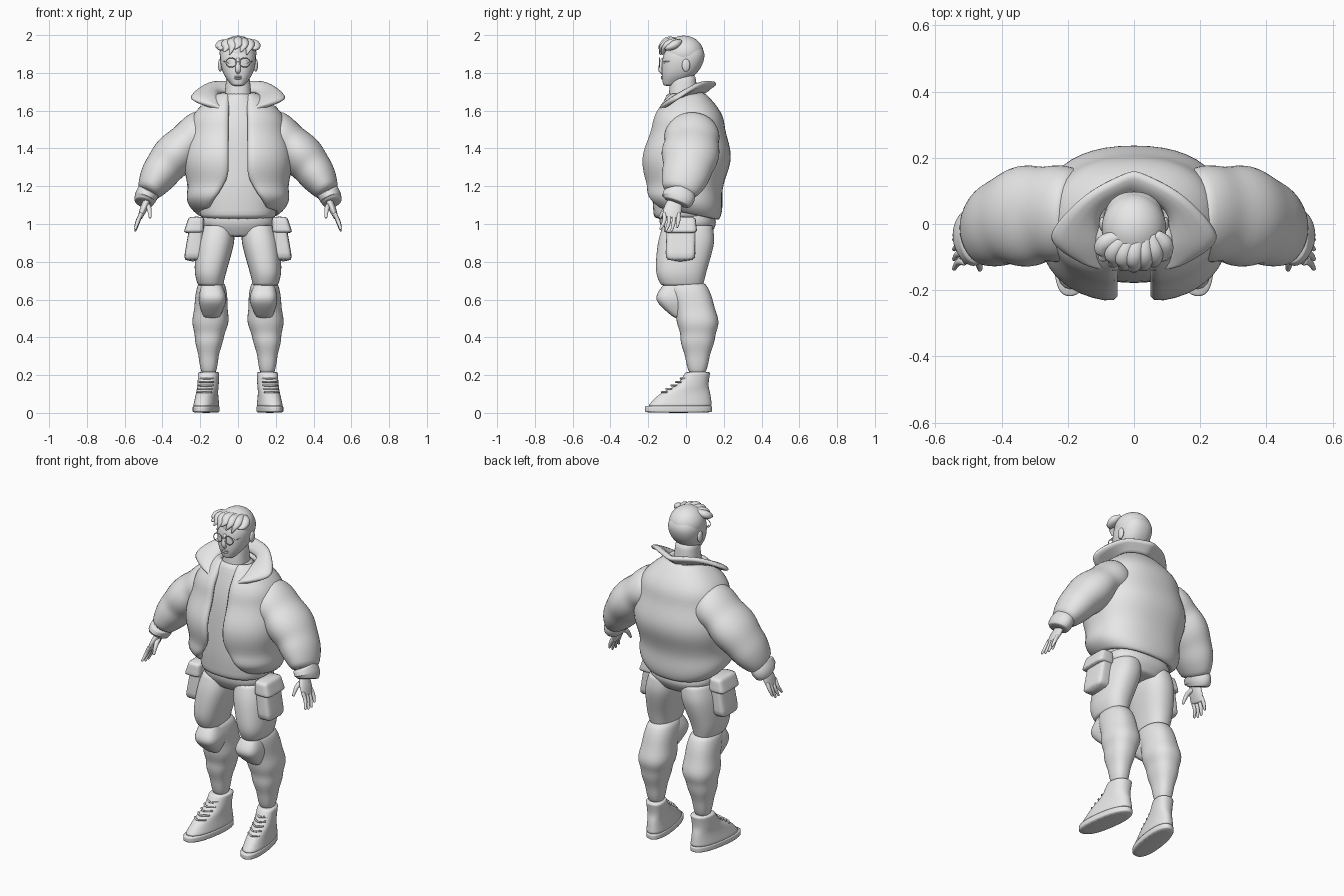
import bpy
import bmesh
import math
from mathutils import Matrix, Vector

default_cube = bpy.data.objects.get("Cube")
if default_cube:
    bpy.data.objects.remove(default_cube, do_unlink=True)

# One plain grey for the whole figure
GREY = (0.8, 0.8, 0.8, 1)
grey = bpy.data.materials.new("plain grey")
grey.use_nodes = True
grey.diffuse_color = GREY
grey.node_tree.nodes["Principled BSDF"].inputs["Base Color"].default_value = GREY


def finish(name, bm, mirror=False, thickness=0):
    """Turn a bmesh into a smooth object with its modifiers."""
    mesh = bpy.data.meshes.new(name)
    bm.to_mesh(mesh)
    bm.free()
    for polygon in mesh.polygons:
        polygon.use_smooth = True
    mesh.materials.append(grey)
    part = bpy.data.objects.new(name, mesh)
    bpy.context.collection.objects.link(part)
    if mirror:
        part.modifiers.new("Mirror", "MIRROR")
    if thickness:
        part.modifiers.new("Solidify", "SOLIDIFY").thickness = thickness
    subdivision = part.modifiers.new("Subdivision", "SUBSURF")
    subdivision.levels = subdivision.render_levels = 1
    return part


def skin(name, rings, closed=True, **options):
    """Bridge rows of points into a surface, capped when the rows are closed."""
    bm = bmesh.new()
    rows = [[bm.verts.new(point) for point in ring] for ring in rings]
    count = len(rows[0])
    for low, high in zip(rows, rows[1:]):
        for i in range(count if closed else count - 1):
            following = (i + 1) % count
            bm.faces.new((low[i], low[following], high[following], high[i]))
    if closed:
        bm.faces.new(rows[0])
        bm.faces.new(rows[-1])
        bmesh.ops.recalc_face_normals(bm, faces=bm.faces)
    return finish(name, bm, **options)


def smooth_rows(keys, steps=4):
    """Pass a smooth curve through key rows of any length."""
    keys = [Vector(key) for key in keys]
    rows = []
    for before, a, b, after in zip(keys[:1] + keys, keys, keys[1:], keys[2:] + keys[-1:]):
        leave, arrive = (b - before) / 2, (after - a) / 2
        for step in range(steps):
            t = step / steps
            ease = t * t * (3 - 2 * t)
            rows.append(a + (b - a) * ease + leave * (t * (1 - t) * (1 - t))
                        - arrive * (t * t * (1 - t)))
    return rows + keys[-1:]


def padding(index, total, puffs):
    """Scale factor that swells between evenly spaced seams."""
    if not puffs:
        return 1
    return 0.95 + 0.1 * abs(math.sin(math.pi * puffs * index / (total - 1)))


def outline(z, x0, x1, y0, y1, scale=1, power=0.85, gap=0, count=24):
    """Level rounded outline; a gap leaves it open at the front."""
    rx, ry = scale * (x1 - x0) / 2, scale * (y1 - y0) / 2
    skip = math.asin((gap / rx) ** (1 / power))
    points = []
    for i in range(count):
        share = i / (count - 1 if gap else count)
        angle = skip - math.pi / 2 + share * (math.tau - 2 * skip)
        c, s = math.cos(angle), math.sin(angle)
        points.append(((x0 + x1) / 2 + rx * math.copysign(abs(c) ** power, c),
                       (y0 + y1) / 2 + ry * math.copysign(abs(s) ** power, s), z))
    return points


def loft(name, keys, power=0.85, puffs=0, **options):
    """Stack outlines given as (height, inner, outer, front, back)."""
    rows = smooth_rows(keys)
    rings = [outline(*row, padding(i, len(rows), puffs), power) for i, row in enumerate(rows)]
    return skin(name, rings, **options)


def centred(keys):
    """Expand (height, half width, front, back) to full outlines."""
    return [(z, -half, half, front, back) for z, half, front, back in keys]


def tube(name, keys, ref=(0, 1, 0), steps=4, count=12, puffs=0, **options):
    """Sweep ellipses along (x, y, z, radius along ref, other radius)."""
    rows = smooth_rows(keys, steps)
    path = [Vector(row[:3]) for row in rows]
    turns = [math.tau * i / count for i in range(count)]
    rings = []
    for i, row in enumerate(rows):
        tangent = (path[min(i + 1, len(path) - 1)] - path[max(i - 1, 0)]).normalized()
        side = Vector(ref)
        side = (side - tangent * side.dot(tangent)).normalized()
        other = tangent.cross(side)
        scale = padding(i, len(rows), puffs)
        side, other = side * row[3] * scale, other * row[4] * scale
        rings.append([path[i] + side * math.cos(t) + other * math.sin(t) for t in turns])
    return skin(name, rings, **options)


def ball(name, centre, size, mirror=False):
    bm = bmesh.new()
    matrix = Matrix.Translation(centre) @ Matrix.Diagonal(size).to_4x4()
    bmesh.ops.create_uvsphere(bm, u_segments=20, v_segments=12, radius=1, matrix=matrix)
    return finish(name, bm, mirror=mirror)


# Head, neck and face
loft("head", centred([(1.73, .03, -.12, -.05), (1.8, .08, -.13, .06),
                      (1.9, .095, -.12, .1), (1.98, .05, -.07, .05)]))
loft("neck", centred([(1.6, .08, -.1, .07), (1.8, .06, -.08, .05)]))
ball("ears", (.094, 0, 1.84), (.012, .022, .034), mirror=True)
ball("eyes", (.037, -.112, 1.855), (.018, .01, .01), mirror=True)
tube("nose", [(0, -.12, 1.88, .01, .01), (0, -.137, 1.82, .012, .015), (0, -.12, 1.8, .01, .01)])
for label, height in (("upper_lip", 1.78), ("lower_lip", 1.77)):
    ball(label, (0, -.126, height), (.022, .007, .005))

# Glasses
wire = (.003, .003)
turns = [math.tau * i / 16 for i in range(18)]
tube("glasses_rims", [(.037 + .028 * math.cos(t), -.14, 1.855 + .025 * math.sin(t), *wire)
                      for t in turns], steps=1, count=6, mirror=True)
for label, start, end in (("glasses_bridge", (0, -.14, 1.86), (.01, -.14, 1.86)),
                          ("glasses_arms", (.064, -.14, 1.86), (.097, 0, 1.86))):
    tube(label, [(*start, *wire), (*end, *wire)], ref=(0, 0, 1), steps=1, count=6, mirror=True)

# Hair: a close cap with swept locks over the forehead
ball("hair_cap", (0, -.012, 1.905), (.1, .108, .093))
for i in range(7):
    x = .03 * (i - 3)
    curve, fall = 4 * x * x, abs(x) / 5
    tip = 1.925 - .015 * (i % 3)
    tube(f"hair_lock_{i + 1}",
         [(x / 2 + .02, -.03, 1.97, .01, .015), (x, -.09 + curve, 1.97 - fall, .024, .028),
          (x, -.125 + curve, 1.95 - fall, .016, .024), (x - .015, -.14 + curve, tip, .003, .006)],
         ref=(0, 0, 1))

# Shirt
loft("shirt", centred([(1.02, .2, -.17, .15), (1.2, .21, -.18, .15),
                       (1.5, .18, -.16, .15), (1.7, .07, -.1, .06)]))

# Padded jacket with three quilted bands, open down the front, hem raised forward
jacket_rows = smooth_rows(centred([
    (1.05, .22, -.18, .18), (1.15, .27, -.22, .19), (1.35, .28, -.23, .23),
    (1.55, .25, -.18, .2), (1.7, .11, -.09, .1)]))
jacket_rings = []
for i, row in enumerate(jacket_rows):
    below = max(0, 1.25 - row[0])
    ring = outline(*row, padding(i, len(jacket_rows), 3), gap=.05 + below / 2)
    jacket_rings.append([(x, y, z - y * below) for x, y, z in ring])
skin("jacket_body", jacket_rings, closed=False, thickness=.04)

# Wide folded collar, inner and outer edge together
collar_rows = []
for row in smooth_rows([
        (0, .08, 1.7, 0, .16, 1.76), (.09, .03, 1.7, .15, .08, 1.76),
        (.09, -.07, 1.67, .26, -.05, 1.68), (.07, -.15, 1.6, .15, -.13, 1.63)]):
    inner, outer = Vector(row[:3]), Vector(row[3:])
    ridge = (inner + outer) / 2 + Vector((0, 0, .015))
    collar_rows.append([outer, ridge, inner])
skin("collar", collar_rows, closed=False, mirror=True, thickness=.03)

# Sleeves and cuffs
tube("sleeves", [(.16, .03, 1.5, .13, .12), (.27, .03, 1.43, .15, .11),
                 (.39, .01, 1.3, .14, .11), (.48, -.04, 1.16, .09, .06)],
     count=20, puffs=3, mirror=True)
tube("cuffs", [(.47, -.04, 1.18, .08, .06), (.49, -.04, 1.14, .09, .06),
               (.5, -.05, 1.11, .07, .05)], count=16, mirror=True)

# Hands
tube("palms", [(.47, -.05, 1.15, .03, .02), (.5, -.07, 1.08, .05, .02),
               (.52, -.08, 1.03, .045, .012)], mirror=True)
for i, label in enumerate(("index", "middle", "ring", "little")):
    y = -.115 + .025 * i
    reach = .06 + .01 * min(i + 1, 6 - 2 * i)
    tube(label + "_fingers",
         [(.51, y, 1.06, .011, .011), (.53, y, 1.05 - reach / 2, .011, .011),
          (.545, y * 1.2, 1.04 - reach, .006, .006)], mirror=True)
tube("thumbs", [(.48, -.07, 1.1, .015, .015), (.47, -.11, 1.08, .013, .013),
                (.465, -.14, 1.03, .007, .007)], ref=(1, 0, 0), mirror=True)

# Trousers: hips, thighs, gathered lower legs and knee pads
loft("hips", centred([(1.08, .18, -.14, .14), (1, .2, -.14, .16), (.93, .13, -.1, .12)]))
loft("thighs", [(1, .02, .19, -.12, .14), (.9, .02, .22, -.15, .15),
                (.75, .06, .23, -.16, .11), (.67, .08, .21, -.13, .09)], mirror=True)
loft("lower_legs", [(.7, .07, .21, -.1, .1), (.5, .05, .24, -.05, .17),
                    (.35, .09, .22, -.02, .14), (.2, .12, .19, .02, .1)], puffs=4, mirror=True)
loft("knee_pads", [(.69, .09, .19, -.11, .02), (.6, .06, .21, -.16, .04),
                   (.5, .1, .18, -.06, .01)], power=0.7, mirror=True)

# Side pouches with flaps
loft("pouches", [(.8, .19, .29, -.11, .05), (1.03, .18, .25, -.1, .05)], power=0.4, mirror=True)
loft("pouch_flaps", [(.95, .18, .29, -.12, .06), (1.04, .18, .26, -.11, .05)],
     power=0.4, mirror=True)

# High-top shoes with laces, toes turned outward
sole = (.09, .22, -.22, .14)
shoe_parts = [
    loft("soles", [(0, *sole), (.04, *sole)], mirror=True),
    loft("shoe_uppers", [(.03, .09, .22, -.21, .14), (.1, .1, .21, -.14, .13),
                         (.15, .1, .21, -.05, .12), (.22, .1, .21, 0, .13)], mirror=True)]
for i in range(5):
    y, z = -.13 + .025 * i, .11 + .018 * i
    keys = [(.155 + .04 * across, y + .03 * abs(across), z, .006, .006) for across in (-1, 0, 1)]
    shoe_parts.append(tube(f"laces_{i + 1}", keys, ref=(0, 0, 1), count=6, mirror=True))
for part in shoe_parts:
    for vertex in part.data.vertices:
        vertex.co.x -= .14 * (vertex.co.y - .06)
